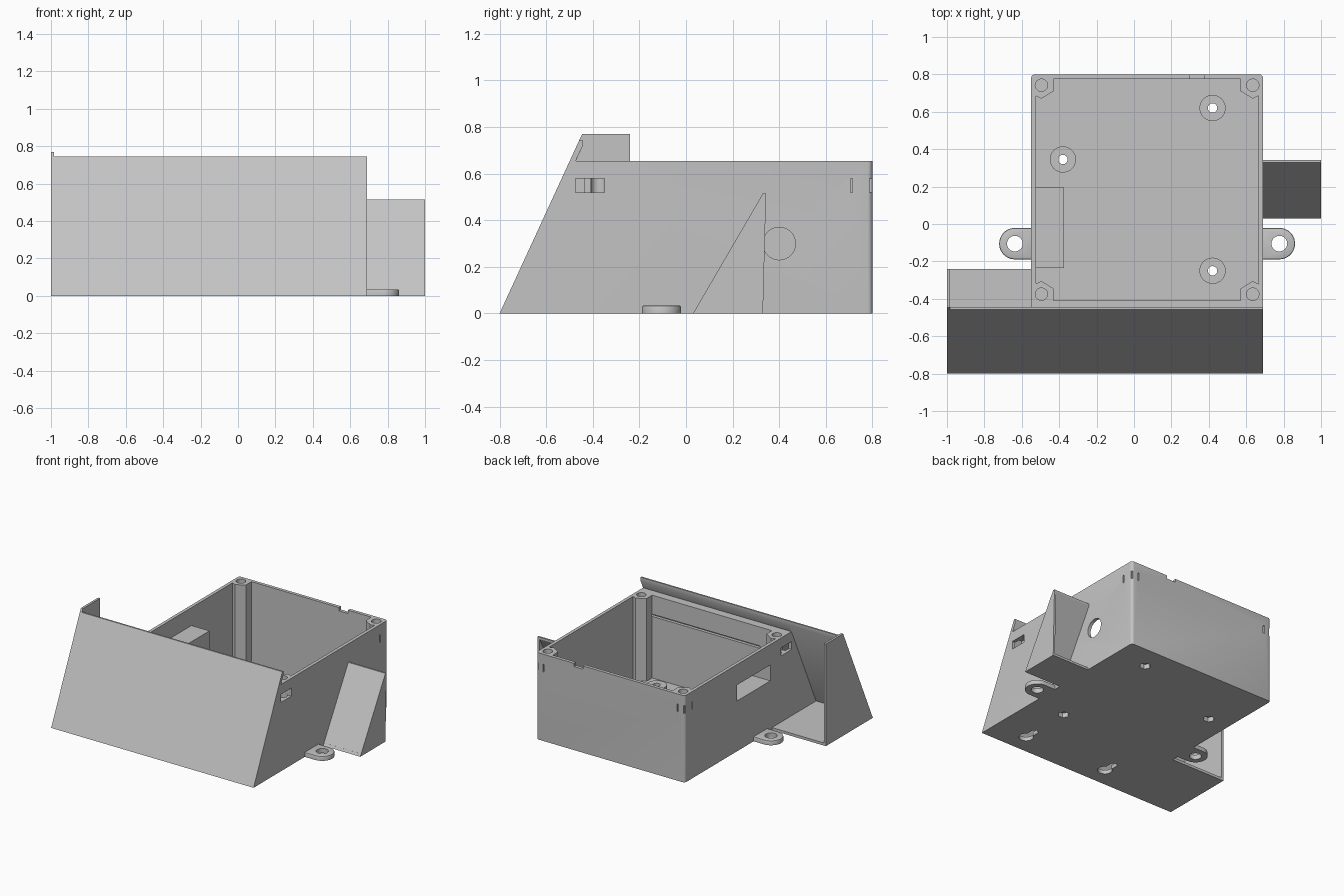
import bpy, bmesh, math
from mathutils import Vector

cube = bpy.data.objects.get("Cube")
if cube:
    bpy.data.objects.remove(cube)

GREY = (0.55, 0.55, 0.55, 1)
mat = bpy.data.materials.new("light grey plastic")
mat.use_nodes = True
mat.diffuse_color = GREY
mat.node_tree.nodes["Principled BSDF"].inputs["Base Color"].default_value = GREY


def prism(name, points, low, high, axis="z"):
    """Extrude a 2D outline along z (points are x, y) or along x (points are y, z)."""
    bm = bmesh.new()
    place = (lambda p: (p[0], p[1], low)) if axis == "z" else (lambda p: (low, p[0], p[1]))
    face = bm.faces.new([bm.verts.new(place(p)) for p in points])
    side = bmesh.ops.extrude_face_region(bm, geom=[face])["geom"]
    shift = Vector((0, 0, high - low) if axis == "z" else (high - low, 0, 0))
    bmesh.ops.translate(bm, vec=shift, verts=[g for g in side if isinstance(g, bmesh.types.BMVert)])
    bmesh.ops.recalc_face_normals(bm, faces=bm.faces)
    mesh = bpy.data.meshes.new(name)
    bm.to_mesh(mesh)
    bm.free()
    mesh.materials.append(mat)
    ob = bpy.data.objects.new(name, mesh)
    bpy.context.collection.objects.link(ob)
    return ob


def block(name, x, y, z):
    return prism(name, [(x[0], y[0]), (x[1], y[0]), (x[1], y[1]), (x[0], y[1])], *z)


def ring(cx, cy, r, n=32):
    return [(cx + r * math.cos(2 * math.pi * i / n), cy + r * math.sin(2 * math.pi * i / n)) for i in range(n)]


def combine(target, others, operation="DIFFERENCE"):
    for other in others:
        other.hide_render = True
        mod = target.modifiers.new("cut", "BOOLEAN")
        mod.operation, mod.solver, mod.object = operation, "EXACT", other
        bpy.context.view_layer.objects.active = target
        bpy.ops.object.modifier_apply(modifier=mod.name)
        bpy.data.objects.remove(other)


def bevel(ob, width, choose, segments=4):
    bm = bmesh.new()
    bm.from_mesh(ob.data)
    edges = [e for e in bm.edges if choose(*[v.co for v in e.verts])]
    bmesh.ops.bevel(bm, geom=edges, offset=width, segments=segments, profile=0.5, affect="EDGES")
    bm.to_mesh(ob.data)
    bm.free()


LEFT, RIGHT, BACK, TOP = -0.55, 0.69, 0.8, 0.655
IN_X, IN_Y = (-0.525, 0.665), (-0.41, 0.775)
slope = lambda z: -0.8 + 0.46 * z

# Case with a sloped front and rounded rear corners
case = prism("case", [(-0.8, 0), (BACK, 0), (BACK, TOP), (slope(TOP), TOP)], LEFT, RIGHT, "x")
bevel(case, 0.02, lambda a, b: min(a.y, b.y) > 0.79 and abs(a.z - b.z) > 0.5)

# Main cavity and the hollow behind the sloped front
combine(case, [
    block("cavity", IN_X, IN_Y, (0.03, 0.8)),
    prism("front_hollow", [(slope(0.03) + 0.025, 0.03), (-0.435, 0.03), (-0.435, 0.63),
                           (slope(0.63) + 0.025, 0.63)], *IN_X, "x"),
])

# Corner posts and floor bosses
parts = []
for cx, sx in ((IN_X[0], 1), (IN_X[1], -1)):
    for cy, sy in ((IN_Y[0], 1), (IN_Y[1], -1)):
        outline = [(-0.01, -0.01), (0.095, -0.01), (0.095, 0.065), (0.03, 0.105), (-0.01, 0.085)]
        parts.append(prism("post", [(cx + sx * x, cy + sy * y) for x, y in outline], 0.02, TOP))
screws = [(0.42, 0.62), (-0.38, 0.345), (0.42, -0.25)]
parts += [prism("boss", ring(x, y, 0.07), 0.02, 0.08) for x, y in screws]
# Socket housing on the inner right wall
parts.append(block("socket_housing", (-0.54, -0.375), (-0.235, 0.195), (0.36, 0.52)))
combine(case, parts, "UNION")

cuts = [block("socket_opening", (-0.6, -0.395), (-0.22, 0.18), (0.38, 0.5)),
        block("ribbon_slot", (-0.33, 0.59), (-0.45, -0.4), (0.495, 0.512)),
        block("rim_notch", (0.3, 0.375), (0.76, 0.85), (0.63, 0.7)),
        prism("cable_hole", ring(0.4, 0.3, 0.07), 0.64, 0.75, "x")]
# Screw holes with hexagonal nut recesses
for x, y in screws:
    cuts += [prism("screw_hole", ring(x, y, 0.025), -0.1, 0.2),
             prism("nut_recess", ring(x, y, 0.04, 6), -0.1, 0.035)]
# Post holes
for x in (-0.495, 0.635):
    for y in (-0.375, 0.742):
        cuts.append(prism("post_hole", ring(x, y, 0.033), 0.4, 0.8))
# Keyholes for wall hanging
for x in (0.42, -0.285):
    cuts += [prism("keyhole", ring(x, -0.65, 0.05), -0.1, 0.06),
             block("keyhole_slot", (x - 0.025, x + 0.025), (-0.65, -0.56), (-0.1, 0.06)),
             prism("keyhole_end", ring(x, -0.56, 0.025), -0.1, 0.06)]
# Side windows and narrow slits at the rear corners
for wall, s in ((LEFT, 1), (RIGHT, -1)):
    span = lambda a, b: sorted((wall + s * a, wall + s * b))
    cuts += [block("side_window", span(-0.05, 0.05), (-0.475, -0.35), (0.52, 0.58)),
             block("side_slit", span(-0.05, 0.02), (0.705, 0.715), (0.52, 0.58)),
             block("back_slit", span(0.055, 0.065), (0.78, 0.85), (0.52, 0.58)),
             block("corner_slit", span(-0.01, 0.012), (0.788, 0.81), (0.52, 0.58))]
combine(case, cuts)

# Raised lip along the top of the sloped front
lip_back = [(-0.445, 0.745), (-0.445, 0.715)]
prism("front_lip", [(slope(0.64), 0.64), (slope(0.745), 0.745)] + lip_back + [(-0.48, 0.64)],
      LEFT, RIGHT, "x")

# Side extension of the front: sloped plate, floor and end wall
prism("extension_plate", [(-0.8, 0), (slope(0.745), 0.745)] + lip_back + [(-0.775, 0)], -0.99, LEFT, "x")
block("extension_floor", (-0.99, LEFT), (-0.785, -0.24), (0, 0.02))
prism("extension_end", [(-0.8, 0), (-0.24, 0), (-0.24, 0.77), (slope(0.77), 0.77)], -1, -0.983, "x")

# Sloped cable guard on the other side, open at the back
prism("guard_plate", [(0.03, 0), (0.33, 0.515), (0.343, 0.515), (0.343, 0.5), (0.052, 0)], RIGHT, 0.99, "x")
block("guard_floor", (RIGHT, 0.99), (0.04, 0.33), (0, 0.018))
prism("guard_end", [(0.03, 0), (0.33, 0), (0.343, 0.5), (0.343, 0.515), (0.33, 0.515)], 0.985, 1, "x")

# Mounting feet with screw holes
for side, root, cx in (("left", RIGHT, 0.777), ("right", LEFT, -0.637)):
    s = 1 if cx > 0 else -1
    arc = [(cx + s * 0.084 * math.cos(t), -0.105 + 0.084 * math.sin(t))
           for t in [math.pi * (i / 20 - 0.5) for i in range(21)]]
    foot = prism(side + "_foot", [(root - s * 0.01, -0.189)] + arc + [(root - s * 0.01, -0.021)], 0, 0.035)
    bevel(foot, 0.008, lambda a, b: min(a.z, b.z) > 0.03, 2)
    combine(foot, [prism("foot_hole", ring(cx, -0.105, 0.042), -0.1, 0.1)])

# Smooth curved surfaces while keeping corners crisp
for ob in bpy.context.collection.objects:
    ob.select_set(ob.type == "MESH" and mat.name in ob.data.materials)
bpy.ops.object.shade_smooth_by_angle(angle=math.radians(30))
